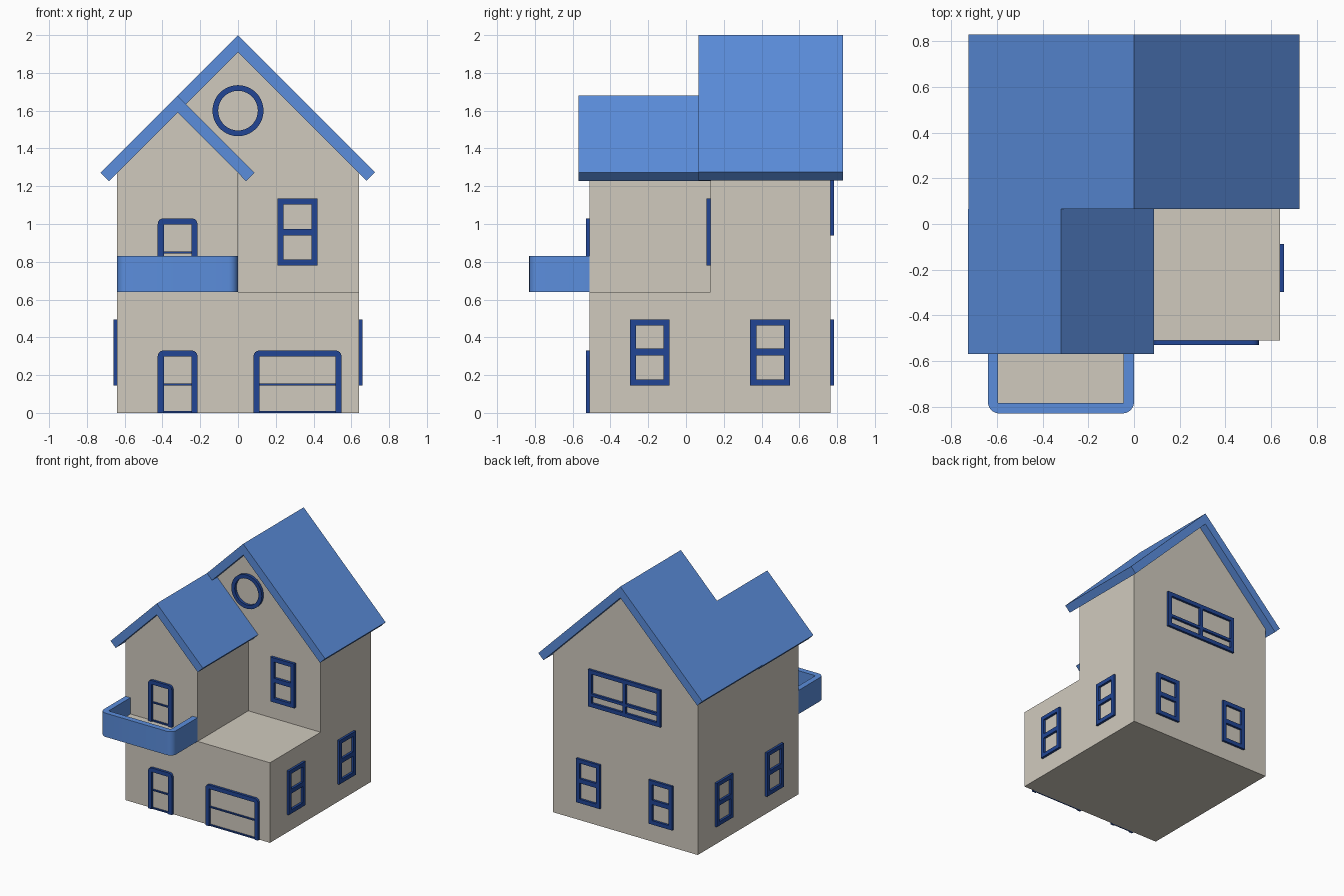
import bpy, bmesh
from math import pi, sin, cos
from mathutils import Matrix, Vector

cube = bpy.data.objects.get("Cube")
if cube:
    bpy.data.objects.remove(cube, do_unlink=True)


def material(name, rgb):
    m = bpy.data.materials.new(name)
    m.use_nodes = True
    m.diffuse_color = (*rgb, 1)
    m.node_tree.nodes["Principled BSDF"].inputs["Base Color"].default_value = (*rgb, 1)
    return m


WALL = material("warm_beige", (0.63, 0.59, 0.515))
ROOF = material("sky_blue", (0.105, 0.27, 0.72))
TRIM = material("navy_blue", (0.015, 0.06, 0.30))


def finish(name, bm, *mats):
    bmesh.ops.recalc_face_normals(bm, faces=bm.faces)
    mesh = bpy.data.meshes.new(name)
    bm.to_mesh(mesh)
    bm.free()
    for m in mats:
        mesh.materials.append(m)
    mesh.shade_smooth()
    mesh.set_sharp_from_angle(angle=0.5)
    obj = bpy.data.objects.new(name, mesh)
    bpy.context.collection.objects.link(obj)
    return obj


def upright(angle=0, at=(0, 0, 0)):
    """Local (across, up, outward) axes turned to face a side of the house."""
    stand = Matrix(((1, 0, 0, 0), (0, 0, -1, 0), (0, 1, 0, 0), (0, 0, 0, 1)))
    return Matrix.Rotation(angle, 4, "Z") @ Matrix.Translation(at) @ stand


def prisms(name, parts, mat, place):
    """Extrude each (outline, start, end) and join them in one object."""
    bm = bmesh.new()
    for outline, d0, d1 in parts:
        face = bm.faces.new([bm.verts.new(place @ Vector((u, w, d0))) for u, w in outline])
        ext = bmesh.ops.extrude_face_region(bm, geom=[face], use_keep_orig=True)
        shift = place.to_3x3() @ Vector((0, 0, d1 - d0))
        bmesh.ops.translate(bm, vec=shift,
                            verts=[v for v in ext["geom"] if isinstance(v, bmesh.types.BMVert)])
    return finish(name, bm, mat)


def rect(u0, u1, w0, w1):
    return [(u0, w0), (u1, w0), (u1, w1), (u0, w1)]


def arch(width, height, radius, t, steps=6):
    """U-shaped band, open at the bottom, with rounded outer corners."""
    h = width / 2
    arc = [(radius * sin(i * pi / 2 / steps), radius * cos(i * pi / 2 / steps))
           for i in range(steps + 1)]
    right = [(h - radius + a, height - radius + b) for a, b in arc] + [(h, 0)]
    left = [(-u, w) for u, w in reversed(right)]
    i = h - t
    return left + right + [(i, 0), (i, height - t), (-i, height - t), (-i, 0)]


# Walls: ground floor, rear gabled block and front gabled wing
W, FRONT, MID, BACK = 0.64, -0.51, 0.13, 0.765
FLOOR, EAVE, T = 0.64, 1.27, 0.032


def gable(cx, half):
    return [(cx - half, FLOOR), (cx + half, FLOOR), (cx + half, EAVE),
            (cx, EAVE + half), (cx - half, EAVE)]


prisms("ground_floor", [(rect(-W, W, 0, FLOOR), -BACK, -FRONT)], WALL, upright())
prisms("rear_block", [(gable(0, W), -BACK, -MID)], WALL, upright())
prisms("front_wing", [(gable(-W / 2, W / 2), -MID, -FRONT)], WALL, upright())


# Roofs: bent slabs at 45 degrees; one slope of the wing roof runs on to the rear wall
def slope(cx, ridge, run, side):
    return [(cx, ridge), (cx + side * run, ridge - run),
            (cx + side * (run - 0.045), ridge - run - 0.045), (cx, ridge - 0.09)]


def chevron(cx, ridge, run):
    a, b = slope(cx, ridge, run, 1), slope(cx, ridge, run, -1)
    return a + [b[2], b[1]]


prisms("main_roof", [(chevron(0, 2.0, 0.725), -0.83, -0.065)], ROOF, upright())
prisms("wing_roof", [(chevron(-0.32, 1.68, 0.408), -0.065, 0.57)], ROOF, upright())
prisms("wing_roof_joint", [(slope(-0.32, 1.68, 0.408, 1), -MID, -0.065)], ROOF, upright())

# Balcony: rounded rail and a floor with a beige top
deck = Matrix.Translation((-W / 2, FRONT, FLOOR)) @ Matrix.Diagonal((1, -1, 1, 1))
prisms("balcony_rail", [(arch(W, 0.32, 0.05, 0.045), 0, 0.19)], ROOF, deck)
floor = prisms("balcony_floor", [(rect(-0.275, 0.275, 0, 0.275), 0, 0.06)], ROOF, deck)
floor.data.materials.append(WALL)
for p in floor.data.polygons:
    p.material_index = int(p.normal.z > 0.5)


# Doors: rounded surround with thin cross rails
def door(name, cx, z, width):
    i = width / 2 - T
    prisms(name, [(arch(width, 0.33, 0.03, T), 0, 0.02),
                  (rect(-i, i, 0, 0.01), 0, 0.012),
                  (rect(-i, i, 0.145, 0.155), 0, 0.012)], TRIM, upright(0, (cx, FRONT, z)))


door("front_door", -0.32, 0, 0.21)
door("balcony_door", -0.32, 0.70, 0.21)
door("garage_door", 0.315, 0, 0.465)


# Windows: square frames with rails, placed by wall angle and distance
def window(name, angle, dist, cx, z, width, height, rail, rail_t, mullion=False, depth=0.018):
    h, i = width / 2, width / 2 - T
    parts = [(rect(-h, -i, 0, height), 0, depth), (rect(i, h, 0, height), 0, depth),
             (rect(-i, i, 0, T), 0, depth), (rect(-i, i, height - T, height), 0, depth),
             (rect(-i, i, rail, rail + rail_t), 0, depth)]
    if mullion:
        parts += [(rect(-0.014, 0.014, T, rail), 0, depth),
                  (rect(-0.014, 0.014, rail + rail_t, height - T), 0, depth)]
    prisms(name, parts, TRIM, upright(angle, (cx, -dist, z)))


for side, turn, s in (("left", pi / 2, 1), ("right", -pi / 2, -1)):
    window(side + "_front_window", turn, W, -0.192 * s, 0.145, 0.21, 0.35, 0.16, 0.036)
    window(side + "_rear_window", turn, W, 0.445 * s, 0.145, 0.21, 0.35, 0.16, 0.036)
    window("back_" + side + "_window", pi, BACK, -0.32 * s, 0.145, 0.21, 0.35, 0.16, 0.036)
window("back_wide_window", pi, BACK, 0, 0.94, 0.64, 0.295, 0.085, 0.022, True)
window("upper_front_window", 0, -MID, 0.315, 0.78, 0.21, 0.355, 0.158, 0.036, depth=0.022)

# Round attic window: a rectangle spun into a ring
bm = bmesh.new()
ring = [bm.verts.new((r, y, 1.6)) for r, y in
        ((0.105, MID), (0.135, MID), (0.135, MID - 0.022), (0.105, MID - 0.022))]
edges = [bm.edges.new((ring[i], ring[i - 1])) for i in range(4)]
bmesh.ops.spin(bm, geom=ring + edges, cent=(0, 0, 1.6), axis=(0, 1, 0), angle=2 * pi, steps=40)
bmesh.ops.remove_doubles(bm, verts=bm.verts, dist=0.0005)
finish("round_window", bm, TRIM)
